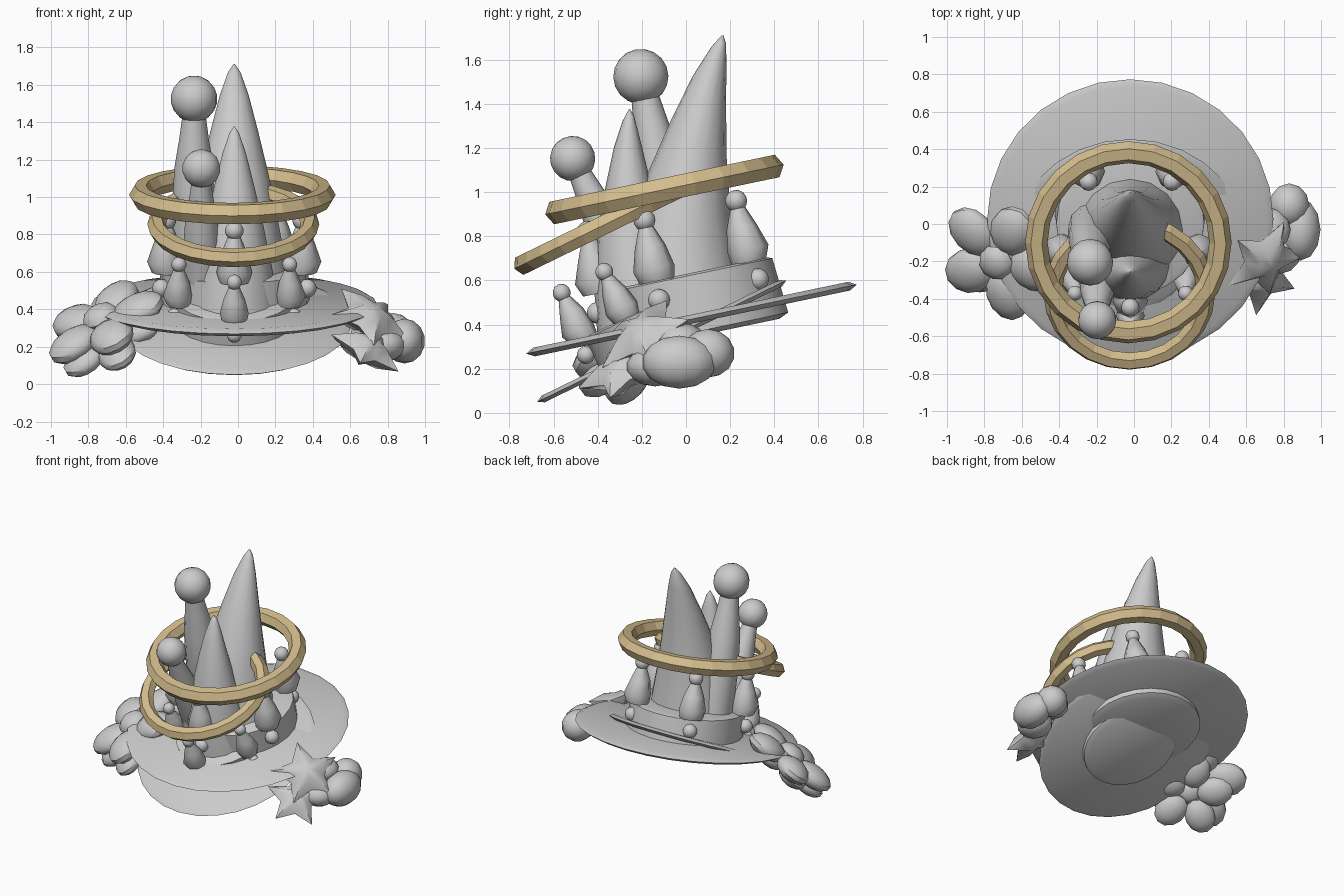
import bpy, bmesh
from math import sin, cos, pi, radians
from mathutils import Matrix, Vector

cube = bpy.data.objects.get("Cube")
if cube:
    bpy.data.objects.remove(cube)


def material(name, colour):
    m = bpy.data.materials.new(name)
    m.use_nodes = True
    m.diffuse_color = (*colour, 1)
    m.node_tree.nodes["Principled BSDF"].inputs["Base Color"].default_value = (*colour, 1)
    return m


GREY = material("plain grey", (0.6, 0.6, 0.6))
GOLD = material("pale gold", (0.66, 0.51, 0.27))


def finish(name, bm, matrix, mat=GREY, smooth=35):
    bmesh.ops.transform(bm, matrix=matrix, verts=bm.verts)
    bmesh.ops.recalc_face_normals(bm, faces=bm.faces)
    mesh = bpy.data.meshes.new(name)
    bm.to_mesh(mesh)
    bm.free()
    mesh.materials.append(mat)
    ob = bpy.data.objects.new(name, mesh)
    bpy.context.collection.objects.link(ob)
    if smooth:
        bpy.ops.object.select_all(action='DESELECT')
        ob.select_set(True)
        bpy.context.view_layer.objects.active = ob
        bpy.ops.object.shade_smooth_by_angle(angle=radians(smooth))


def loft(name, rings, matrix, sides=16, smooth=35):
    """Stack of circles (x, y, z, radius), capped at both ends."""
    bm = bmesh.new()
    loops = []
    for x, y, z, r in rings:
        loops.append([bm.verts.new((x + r * cos(2 * pi * i / sides),
                                    y + r * sin(2 * pi * i / sides), z)) for i in range(sides)])
    for a, b in zip(loops, loops[1:]):
        for i in range(sides):
            j = (i + 1) % sides
            bm.faces.new((a[i], a[j], b[j], b[i]))
    bm.faces.new(loops[0])
    bm.faces.new(loops[-1])
    finish(name, bm, matrix, GREY, smooth)


def ball(name, centre, size, matrix, segs=14):
    bm = bmesh.new()
    bmesh.ops.create_uvsphere(bm, u_segments=segs, v_segments=segs // 2 + 1, radius=1)
    finish(name, bm, matrix @ Matrix.Translation(centre) @ Matrix.Diagonal((*size, 1)), GREY, 40)


def ring(name, major, minor, matrix, sides=24):
    """Hoop with a six-sided cross-section, ridged at the outer edge."""
    bm = bmesh.new()
    loops = []
    for i in range(sides):
        a = 2 * pi * i / sides
        section = [(major + minor * cos(k * pi / 3), minor * sin(k * pi / 3)) for k in range(6)]
        loops.append([bm.verts.new((r * cos(a), r * sin(a), z)) for r, z in section])
    for i in range(sides):
        a, b = loops[i], loops[(i + 1) % sides]
        for k in range(6):
            bm.faces.new((a[k], b[k], b[(k + 1) % 6], a[(k + 1) % 6]))
    finish(name, bm, matrix, GOLD, 0)


def frame(centre, tilt, scale=1):
    return Matrix.Translation(centre) @ Matrix.Rotation(radians(tilt), 4, 'X') @ Matrix.Scale(scale, 4)


def facing(centre, normal, along, scale=1):
    """Frame whose z axis is the normal and whose x axis points along a given direction."""
    z = Vector(normal).normalized()
    y = z.cross(Vector(along)).normalized()
    turn = Matrix((y.cross(z), y, z)).transposed().to_4x4()
    return Matrix.Translation(centre) @ turn @ Matrix.Scale(scale, 4)


def flower(name, m):
    for i in range(5):
        turn = Matrix.Rotation(2 * pi * i / 5, 4, 'Z')
        ball(f"{name}_petal_{i}", (.205, 0, 0), (.15, .125, .075), m @ turn, 12)
    ball(name + "_centre", (0, 0, .04), (.1, .1, .06), m, 10)


def hat(prefix, m):
    # Brim and crown band
    loft(prefix + "_brim", [(0, 0, -.02, .73), (0, 0, 0, .765), (0, 0, .02, .73)], m, 28, 30)
    loft(prefix + "_crown", [(0, .03, -.08, .36), (0, .03, -.06, .405), (0, .02, .195, .395),
                             (0, .02, .205, .37)], m, 24)
    # Bent central spire
    loft(prefix + "_spire", [(0, -.03, .15, .29), (0, .03, .42, .24), (0, .12, .68, .185),
                             (0, .22, .9, .128), (0, .31, 1.08, .077), (0, .375, 1.19, .034),
                             (0, .4, 1.23, .004)], m, 16, 50)
    # Tall pin topped with a ball
    loft(prefix + "_tall_pin", [(-.2, 0, .15, .13), (-.21, 0, .5, .125), (-.215, 0, .75, .105),
                                (-.215, 0, .9, .08), (-.215, 0, 1.05, .06)], m, 12, 50)
    ball(prefix + "_tall_pin_ball", (-.215, 0, 1.123), (.125,) * 3, m, 16)
    # Five little pins and five beads round the crown
    for i in range(5):
        a = -pi / 2 + i * 2 * pi / 5
        x, y = cos(a), sin(a)
        loft(f"{prefix}_pin_{i}", [(.38 * x, .38 * y, .2, .08), (.39 * x, .39 * y, .26, .095),
                                   (.38 * x, .38 * y, .36, .07), (.38 * x, .38 * y, .46, .03)], m, 8, 60)
        ball(f"{prefix}_pin_ball_{i}", (.38 * x, .38 * y, .483), (.05,) * 3, m, 12)
        ball(f"{prefix}_bead_{i}", (.41 * x, .41 * y, .115), (.05,) * 3, m, 12)


def star(name, m, outer=.24, inner=.125, thick=.09):
    """Puffy five-pointed star with a domed middle on both faces."""
    bm = bmesh.new()
    loops = []
    for scale, z in ((.45, -.8), (1, 0), (.45, .8)):
        loops.append([bm.verts.new((scale * (inner if i % 2 else outer) * cos(i * pi / 5),
                                    scale * (inner if i % 2 else outer) * sin(i * pi / 5),
                                    z * thick)) for i in range(10)])
    tips = [bm.verts.new((0, 0, -thick)), bm.verts.new((0, 0, thick))]
    for i in range(10):
        j = (i + 1) % 10
        for a, b in zip(loops, loops[1:]):
            bm.faces.new((a[i], a[j], b[j], b[i]))
        bm.faces.new((loops[0][i], loops[0][j], tips[0]))
        bm.faces.new((loops[2][i], loops[2][j], tips[1]))
    finish(name, bm, m, GREY, 45)


# Two nested hats, the second smaller and tipped further forward
big = frame((-.02, .025, .425), 11.8)
small = frame((-.02, -.11, .325), 26, .82)
hat("large_hat", big)
hat("small_hat", small)

# Gold hoops
ring("large_hoop", .492, .06, big @ Matrix.Translation((-.01, 0, .6)))
ring("small_hoop", .41, .05, frame((-.025, -.365, .855), 26))

# Two layered blossoms on the right edge of the brim
flower("right_flower", facing((-.72, -.19, .33), (-.42, -.42, .78), (-.16, .16, .01)))
flower("right_lower_flower", facing((-.69, -.22, .235), (-.42, -.5, .75), (-.16, .16, .01), .85))

# Broad petals on the left edge of the brim
for i, (centre, size) in enumerate([((.89, -.03, .23), (.11, .17, .12)),
                                    ((.83, .1, .27), (.11, .12, .11)),
                                    ((.72, -.03, .33), (.12, .12, .08)),
                                    ((.78, -.14, .21), (.12, .13, .09))]):
    ball(f"left_petal_{i}", centre, size, Matrix.Identity(4), 12)

# Stars in front of the left petals
star("left_star", facing((.7, -.19, .35), (.45, -.5, .74), (-.45, .3, .6)))
star("left_lower_star", facing((.69, -.29, .19), (.45, -.4, .8), (-.2, -.6, -.4), .9))
